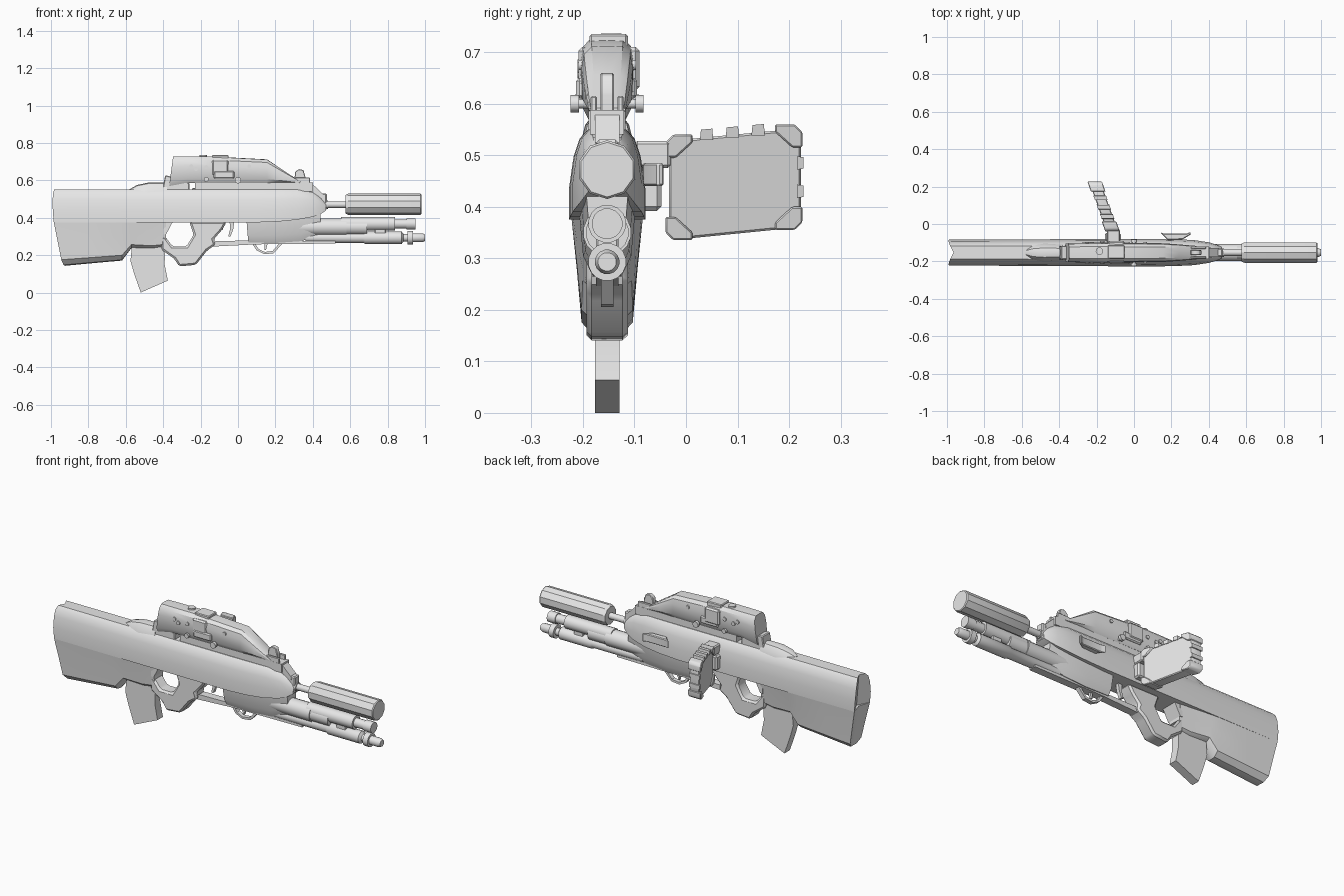
import bpy, bmesh, math
from mathutils import Matrix

CY = -0.153  # centre plane of the main body
grey = bpy.data.materials.new("plain_grey")
grey.diffuse_color = (0.8, 0.8, 0.8, 1)


def finish(name, bm, bevel=0.0, angle=32):
    bmesh.ops.recalc_face_normals(bm, faces=bm.faces[:])
    if bevel:
        bmesh.ops.bevel(bm, geom=bm.edges[:], offset=bevel, segments=1, affect='EDGES', clamp_overlap=True)
    for f in bm.faces:
        f.smooth = True
    for e in bm.edges:
        e.smooth = len(e.link_faces) == 2 and e.calc_face_angle(0) < math.radians(angle)
    me = bpy.data.meshes.new(name)
    bm.to_mesh(me)
    bm.free()
    me.materials.append(grey)
    ob = bpy.data.objects.new(name, me)
    bpy.context.collection.objects.link(ob)
    return ob


def loft(name, section, stations, notch=0.0):
    """Half section (width, height fractions) swept along x.
    Station: x, z bottom, z top, half width, x shift of the bottom."""
    m, bm, rings = len(section), bmesh.new(), []
    full = section + [(-w, h) for w, h in reversed(section[1:-1])]
    for k, (x, z0, z1, hw, slant) in enumerate(stations):
        dip = notch if k == 0 else 0
        rings.append([bm.verts.new((x + slant * (1 - h) + dip * (1 - abs(w)), CY + w * hw, z0 + h * (z1 - z0)))
                      for w, h in full])
    n = len(full)
    for a, b in zip(rings, rings[1:]):
        for i in range(n):
            bm.faces.new((a[i], a[(i + 1) % n], b[(i + 1) % n], b[i]))
    for r in (rings[0], rings[-1]):
        bm.faces.new(r[:m])
        bm.faces.new(r[m - 1:] + [r[0]])
    return finish(name, bm)


def prism(name, pts, t0, t1, place, bevel=0.0):
    bm = bmesh.new()
    a = [bm.verts.new(place(u, v, t0)) for u, v in pts]
    b = [bm.verts.new(place(u, v, t1)) for u, v in pts]
    n = len(pts)
    bm.faces.new(a)
    bm.faces.new(b[::-1])
    for i in range(n):
        bm.faces.new((a[i], b[i], b[(i + 1) % n], a[(i + 1) % n]))
    return finish(name, bm, bevel)


def slab(name, pts, hw, bevel=0.0):
    return prism(name, pts, -hw, hw, lambda x, z, t: (x, CY + t, z), bevel)


def box(name, x, y, z, bevel=0.0):
    pts = [(x[0], z[0]), (x[1], z[0]), (x[1], z[1]), (x[0], z[1])]
    return prism(name, pts, y[0], y[1], lambda u, v, t: (u, t, v), bevel)


def tube(name, z, steps, sides=16):
    """Stepped round part along x, given as (x, radius)."""
    bm, rings = bmesh.new(), []
    for x, r in steps:
        rings.append([bm.verts.new((x, CY + r * math.cos(2 * math.pi * (i + .5) / sides),
                                    z + r * math.sin(2 * math.pi * (i + .5) / sides))) for i in range(sides)])
    for a, b in zip(rings, rings[1:]):
        for i in range(sides):
            j = (i + 1) % sides
            bm.faces.new((a[i], a[j], b[j], b[i]))
    bm.faces.new(rings[0])
    bm.faces.new(rings[-1])
    return finish(name, bm)


def knob(name, loc, r, depth, axis):
    bm = bmesh.new()
    rot = Matrix.Rotation(math.pi / 2, 4, 'X') if axis == 'Y' else Matrix.Identity(4)
    bmesh.ops.create_cone(bm, cap_ends=True, segments=12, radius1=r, radius2=r, depth=depth,
                          matrix=Matrix.Translation(loc) @ rot)
    return finish(name, bm)


# Upper shell and shoulder stock
loft("upper_shell", [(0, 0), (1, 0), (1, .35), (.88, .7), (.72, .9), (.5, 1), (0, 1)],
     [(-1, .375, .55, .069, .015), (-.55, .375, .55, .071, 0), (.1, .375, .55, .074, 0), (.22, .38, .55, .072, 0),
      (.32, .39, .55, .067, 0), (.4, .405, .535, .055, 0), (.445, .422, .505, .042, 0), (.47, .438, .475, .03, 0)],
     notch=.035)
loft("lower_stock", [(0, 0), (.35, .02), (.72, .14), (.86, .6), (1, 1), (0, 1)],
     [(-.985, .143, .376, .069, .04), (-.8, .155, .376, .069, 0), (-.62, .171, .376, .069, 0),
      (-.57, .237, .376, .066, 0), (-.46, .23, .376, .055, 0), (-.385, .24, .376, .048, 0)], notch=.02)
slab("thumb_hole_corner", [(-.40, .31), (-.385, .31), (-.35, .376), (-.40, .376)], .045)

# Magazine
slab("magazine", [(-.565, .27), (-.575, .17), (-.555, .10), (-.52, .0), (-.375, .064), (-.392, .15), (-.39, .27)], .024)

# Grip loop, trigger and guard
slab("grip", [(-.41, .23), (-.34, .18), (-.315, .14), (-.225, .148), (-.165, .225), (-.12, .255), (-.13, .285),
              (-.085, .335), (-.06, .378), (-.26, .378), (-.237, .31), (-.275, .247), (-.35, .247), (-.39, .30),
              (-.41, .30)], .04, .011)
slab("trigger_guard", [(-.15, .245), (.1, .258), (.52, .262), (.52, .275), (.04, .278), (-.12, .275)], .022)
slab("trigger", [(-.045, .38), (-.02, .38), (-.025, .34), (-.04, .30), (-.052, .30), (-.042, .34)], .01)

# Fore stock
loft("fore_stock", [(0, 0), (.5, 0), (.85, .3), (1, 1), (0, 1)],
     [(.045, .268, .39, .052, .01), (.2, .265, .395, .055, 0), (.34, .275, .41, .05, 0), (.44, .31, .42, .04, 0)])
slab("front_trigger_guard", [(.075, .262), (.10, .225), (.14, .205), (.19, .21), (.235, .258), (.22, .262),
                             (.185, .222), (.143, .217), (.11, .232), (.092, .262)], .012)
slab("front_trigger", [(.14, .27), (.16, .27), (.15, .228), (.142, .228)], .007)

# Barrel and silencer
tube("barrel", .47, [(.40, .024), (.48, .024), (.48, .018), (.6, .018)], 12)
tube("silencer", .472, [(.575, .05), (.59, .057), (.975, .057), (.98, .053)], 10)
box("barrel_bracket", (.42, .475), (CY - .022, CY + .022), (.44, .53), .006)

# Lower double tube
tube("launcher_sleeve", .35, [(.3, .046), (.58, .047), (.58, .042), (.69, .042)])
tube("upper_tube", .367, [(.55, .037), (.84, .037), (.84, .025), (.9, .025), (.9, .03), (.95, .03)])
tube("lower_tube", .293, [(.36, .028), (.67, .028), (.68, .034), (.875, .034), (.885, .02), (.905, .02),
                          (.905, .037), (.935, .037), (.935, .024), (.985, .024), (1.0, .018)])
box("tube_clamp", (.73, .79), (CY - .022, CY + .022), (.30, .36), .004)

# Cheek hump and rail
loft("cheek_hump", [(0, 0), (1, 0), (.85, .5), (.5, .9), (0, 1)],
     [(-.58, .53, .552, .02, 0), (-.54, .53, .575, .042, 0), (-.48, .53, .588, .05, 0), (-.38, .53, .59, .045, 0)])
slab("rear_mount", [(-.405, .54), (-.39, .625), (-.375, .625), (-.32, .605), (-.26, .585), (-.26, .54)], .036, .004)
box("rail", (-.23, .40), (CY - .033, CY + .033), (.54, .588))
slab("rail_front", [(.30, .53), (.30, .588), (.39, .588), (.455, .525), (.45, .49)], .024)
slab("front_sight", [(.30, .58), (.305, .645), (.325, .66), (.35, .655), (.36, .62), (.36, .58)], .013, .003)
for s in (-1, 1):
    y = CY + s * .026
    box("sight_ear", (.305, .385), (y - .006, y + .006), (.575, .615), .003)

# Sight housing
loft("sight_housing", [(0, 0), (.65, 0), (.95, .18), (1, .65), (.9, .87), (.6, .99), (0, 1)],
     [(-.347, .562, .728, .05, -.022), (-.27, .585, .728, .053, 0), (-.15, .585, .728, .053, 0),
      (.155, .585, .712, .05, 0), (.24, .585, .655, .044, 0), (.335, .585, .592, .036, 0)])
box("sight_strap", (-.14, -.05), (CY - .056, CY + .063), (.625, .71), .008)
box("sight_top_plate", (-.14, -.05), (CY - .034, CY + .04), (.70, .735), .004)
box("sight_side_block", (-.13, -.02), (CY - .06, CY + .058), (.61, .65), .006)
knob("top_dial", (-.185, -.145, .727), .02, .018, 'Z')
knob("cross_bolt", (0, CY, .6), .009, .125, 'Y')
for s in (-1, 1):
    knob("bolt_head", (0, CY + s * .063, .6), .017, .016, 'Y')
    knob("side_bolt", (-.17, CY + s * .055, .605), .013, .014, 'Y')
    for x, z in ((-.25, .675), (-.225, .66), (-.17, .67)):
        knob("side_button", (x, CY + s * .052, z), .011, .012, 'Y')
    knob("side_lamp", (.06, CY + s * .05, .675), .01, .012, 'Y')

# Charging handle on the far side
prism("charging_handle", [(.14, -.045), (.165, -.052), (.28, -.052), (.30, -.042), (.305, -.055), (.26, -.082),
                          (.18, -.085)], .44, .485, lambda x, y, t: (x, y, t), .004)

# Folding screen: leaning panel placed by y, z and thickness


def lean(y, z, t):
    return (-.163 - .36 * (y - .095) + t, y, z)


prism("screen_panel", [(-.033, .36), (-.01, .337), (.2, .358), (.223, .378), (.223, .53), (.2, .55), (-.01, .53),
                       (-.033, .51)], -.03, .03, lean, .004)
for cy, cz, sy, sz in ((-.04, .54, 1, -1), (-.04, .335, 1, 1), (.226, .56, -1, -1), (.226, .355, -1, 1)):
    pts = [(cy, cz + sz * .015), (cy + sy * .015, cz), (cy + sy * .053, cz), (cy + sy * .053, cz + sz * .015),
           (cy + sy * .02, cz + sz * .045), (cy, cz + sz * .045)]
    prism("screen_corner", pts, -.039, .039, lean, .003)
for y in (.04, .09, .14):
    z = .535 + .09 * (y + .01)
    prism("screen_top_rib", [(y - .013, z - .01), (y + .013, z - .01), (y + .011, z + .012), (y - .011, z + .01)],
          -.034, .034, lean)
for z in (.43, .485):
    prism("screen_side_rib", [(.215, z - .013), (.228, z - .011), (.228, z + .011), (.215, z + .013)],
          -.034, .034, lean)
box("screen_hinge", (-.155, -.07), (-.09, -.048), (.392, .475), .008)
box("screen_arm", (-.145, -.075), (-.10, -.03), (.475, .528), .006)
